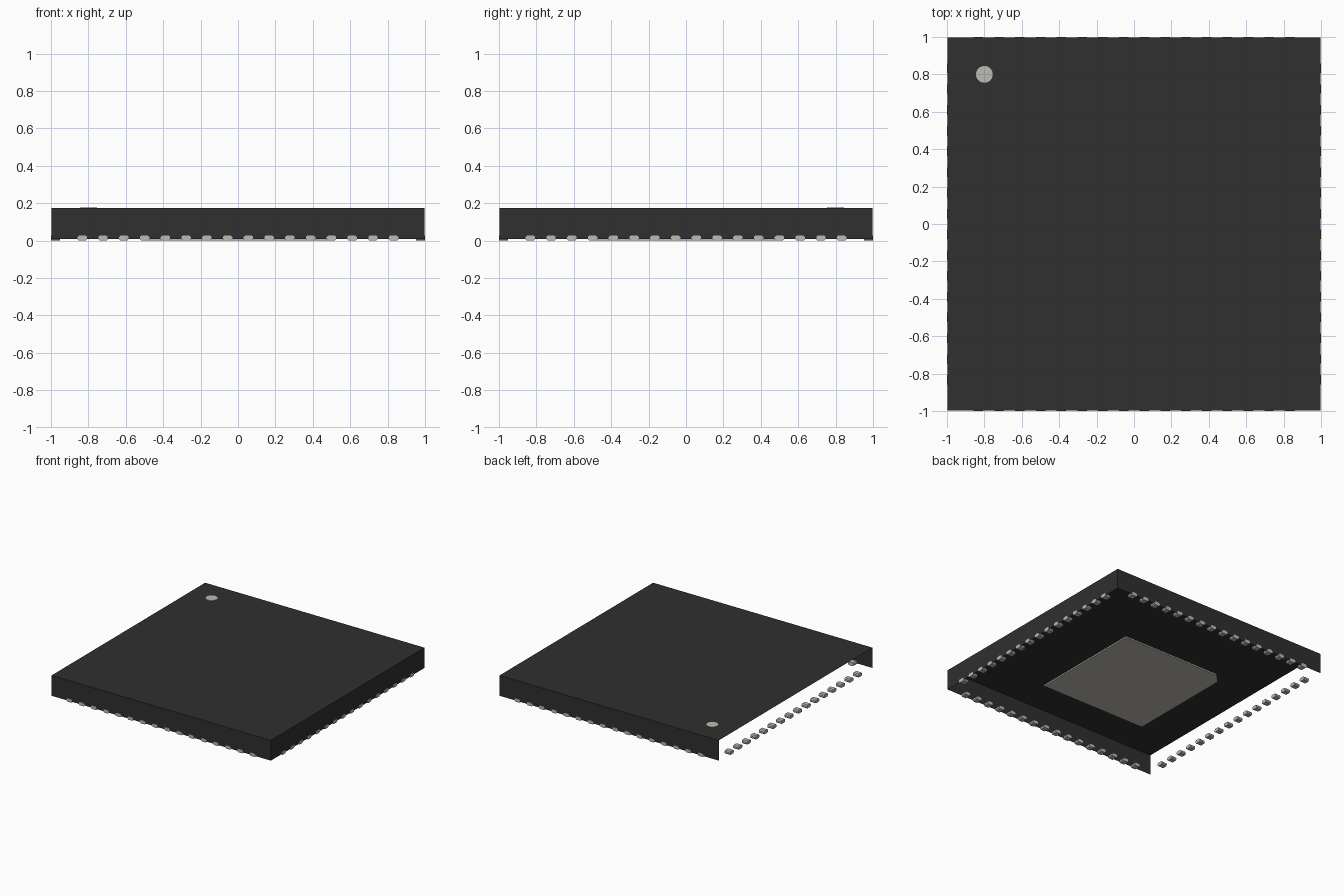
import bpy, bmesh, math
from mathutils import Matrix, Vector

cube = bpy.data.objects.get("Cube")
if cube:
    bpy.data.objects.remove(cube, do_unlink=True)


def material(name, rgb):
    m = bpy.data.materials.new(name)
    m.use_nodes = True
    m.diffuse_color = (*rgb, 1)
    bsdf = m.node_tree.nodes["Principled BSDF"]
    bsdf.inputs["Base Color"].default_value = (*rgb, 1)
    bsdf.inputs["Roughness"].default_value = 0.6
    return m


BLACK = material("black plastic", (0.029, 0.029, 0.029))
METAL = material("pale metal", (0.51, 0.50, 0.44))


def finish(name, bm, mat):
    mesh = bpy.data.meshes.new(name)
    bm.to_mesh(mesh)
    bm.free()
    mesh.materials.append(mat)
    ob = bpy.data.objects.new(name, mesh)
    bpy.context.collection.objects.link(ob)
    return ob


def prism(bm, points, depth):
    """Close a prism from a ring of points, pushed along a depth vector."""
    ring = [bm.verts.new(p) for p in points]
    face = bm.faces.new(ring)
    ext = bmesh.ops.extrude_face_region(bm, geom=[face], use_keep_orig=True)
    moved = [v for v in ext["geom"] if isinstance(v, bmesh.types.BMVert)]
    bmesh.ops.translate(bm, verts=moved, vec=Vector(depth))
    bmesh.ops.recalc_face_normals(bm, faces=bm.faces)


# Package body: thin open shell with a top and three side walls
H, LOW, TOP = 0.997, 0.008, 0.175
bm = bmesh.new()
bmesh.ops.create_cube(bm, size=1)
bmesh.ops.scale(bm, verts=bm.verts, vec=(2 * H, 2 * H, TOP - LOW))
bmesh.ops.translate(bm, verts=bm.verts, vec=(0, 0, (TOP + LOW) / 2))
bm.normal_update()
open_sides = [f for f in bm.faces if f.normal.z < -0.5 or f.normal.x < -0.5]
bmesh.ops.delete(bm, geom=open_sides, context="FACES")
finish("package_body", bm, BLACK)

# Contact: short bar with a rounded end outline, sixteen on each side
OUTLINE = [(-0.018, 0), (0.018, 0), (0.025, 0.007), (0.025, 0.020),
           (0.017, 0.028), (-0.017, 0.028), (-0.025, 0.020), (-0.025, 0.007)]
COUNT, PITCH = 16, 0.111
bm = bmesh.new()
for i in range(COUNT):
    x = (i - (COUNT - 1) / 2) * PITCH
    prism(bm, [(x + u, -1.0, z) for u, z in OUTLINE], (0, 0.048, 0))
contacts = finish("front_contacts", bm, METAL)
for k, side in enumerate(("right", "back", "left"), 1):
    ob = bpy.data.objects.new(side + "_contacts", contacts.data.copy())
    ob.data.transform(Matrix.Rotation(k * math.pi / 2, 4, "Z"))
    bpy.context.collection.objects.link(ob)
    ob.data.name = ob.name

# Thermal pad underneath, one corner clipped
P, CLIP = 0.48, 0.07
bm = bmesh.new()
prism(bm, [(-P, -P, 0), (P, -P, 0), (P, P, 0), (-P + CLIP, P, 0), (-P, P - CLIP, 0)],
      (0, 0, 0.012))
finish("thermal_pad", bm, METAL)

# Round orientation marker on top
bm = bmesh.new()
bmesh.ops.create_cone(bm, cap_ends=True, segments=32, radius1=0.045, radius2=0.045,
                      depth=0.004, matrix=Matrix.Translation((-0.8, 0.8, TOP + 0.001)))
finish("corner_marker", bm, METAL)
